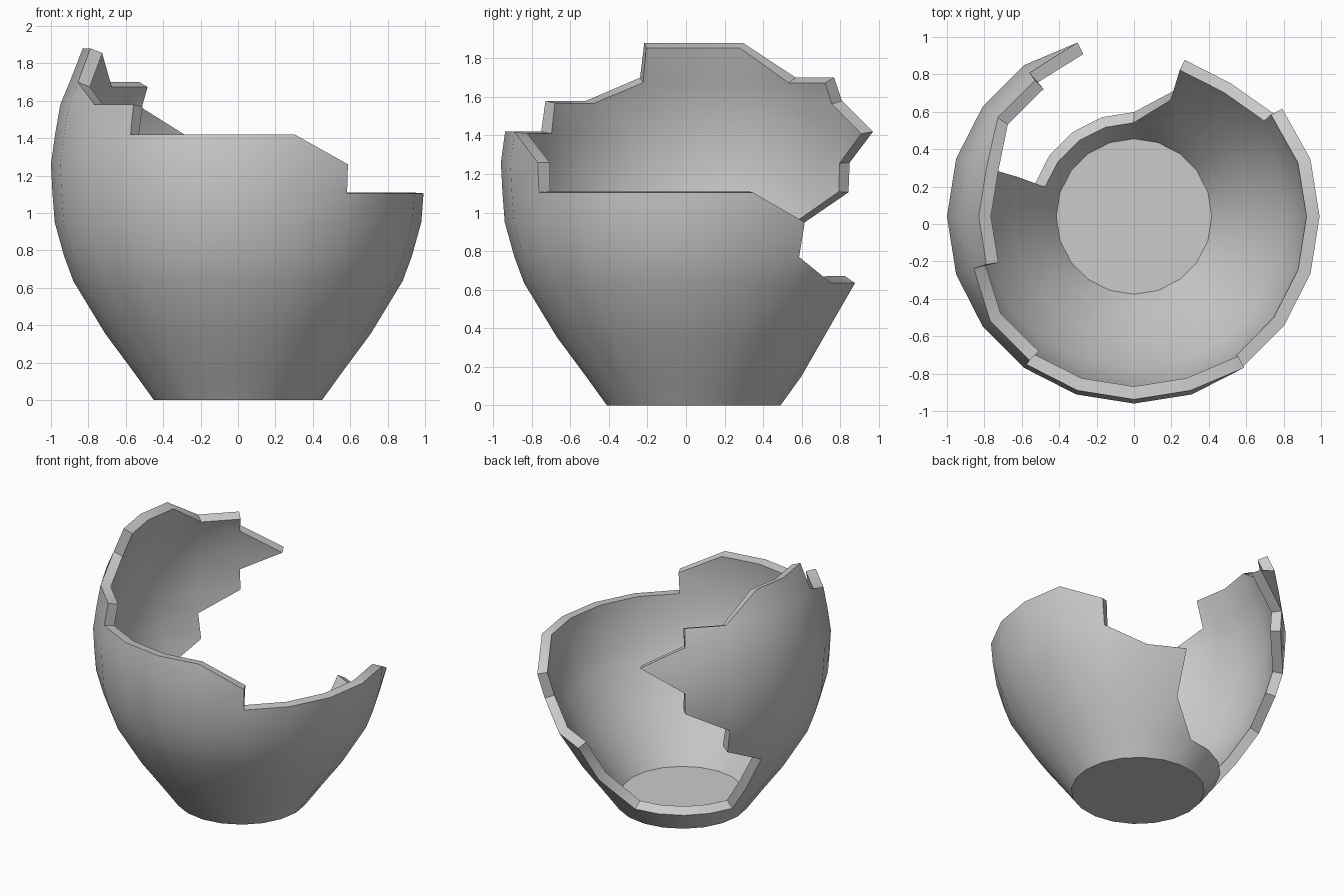
import bpy, bmesh
from math import cos, sin, tau

if "Cube" in bpy.data.objects:
    bpy.data.objects.remove(bpy.data.objects["Cube"])

SIDES = 20
CENTRE_Y = 0.04
# outer profile of the pot: (radius, height) per ring
PROFILE = [(0.45, 0), (0.558, 0.15), (0.71, 0.355), (0.88, 0.635), (0.93, 0.77), (0.98, 0.95),
           (0.992, 1.105), (1.0, 1.26), (0.978, 1.42), (0.95, 1.58), (0.9, 1.70), (0.83, 1.88)]
# broken edge: top ring on the two sides of each wall strip, going round from +x
TOPS = [(6, 6), (6, 5), (4, 3), (3, 3), (2, 1), (1, 1), (1, 1), (1, 1), (1, 1), (11, 11),
        (11, 11), (10, 9), (9, 9), (8, 8), (8, 8), (8, 8), (8, 7), (6, 6), (6, 6), (6, 6)]
# jagged piece overhanging the gap: strip, low/high ring on each side
OVERHANG = [(6, 8, 8, 7, 9), (7, 6, 10, 5, 10), (8, 4, 10, 3, 11)]

bm = bmesh.new()
grid = {}


def vert(col, ring):
    key = (col % SIDES, ring)
    if key not in grid:
        r, z = PROFILE[ring]
        a = tau * key[0] / SIDES
        grid[key] = bm.verts.new((r * cos(a), CENTRE_Y + r * sin(a), z))
    return grid[key]


def strip(c, lo_a, hi_a, lo_b, hi_b):
    """Fill between column c and c+1; uneven ends become triangles."""
    lo, hi = max(lo_a, lo_b), min(hi_a, hi_b)
    for i in range(lo, hi):
        bm.faces.new((vert(c, i), vert(c + 1, i), vert(c + 1, i + 1), vert(c, i + 1)))
    for start, end, pivot in ((lo_a, lo, lo), (hi, hi_a, hi)):
        for i in range(start, end):
            bm.faces.new((vert(c, i), vert(c + 1, pivot), vert(c, i + 1)))
    for start, end, pivot in ((lo_b, lo, lo), (hi, hi_b, hi)):
        for i in range(start, end):
            bm.faces.new((vert(c, pivot), vert(c + 1, i), vert(c + 1, i + 1)))


# wall, overhanging shard and base
for c, (a, b) in enumerate(TOPS):
    strip(c, 0, a, 0, b)
for piece in OVERHANG:
    strip(*piece)
bm.faces.new([vert(c, 0) for c in reversed(range(SIDES))])

mesh = bpy.data.meshes.new("broken_pot")
bm.to_mesh(mesh)
bm.free()
pot = bpy.data.objects.new("broken_pot", mesh)
bpy.context.collection.objects.link(pot)
bpy.context.view_layer.objects.active = pot
pot.select_set(True)

# wall thickness, grown inwards
solid = pot.modifiers.new("thickness", 'SOLIDIFY')
solid.thickness = 0.07
solid.offset = -1
bpy.ops.object.modifier_apply(modifier=solid.name)
bpy.ops.object.shade_smooth_by_angle(angle=0.6)
